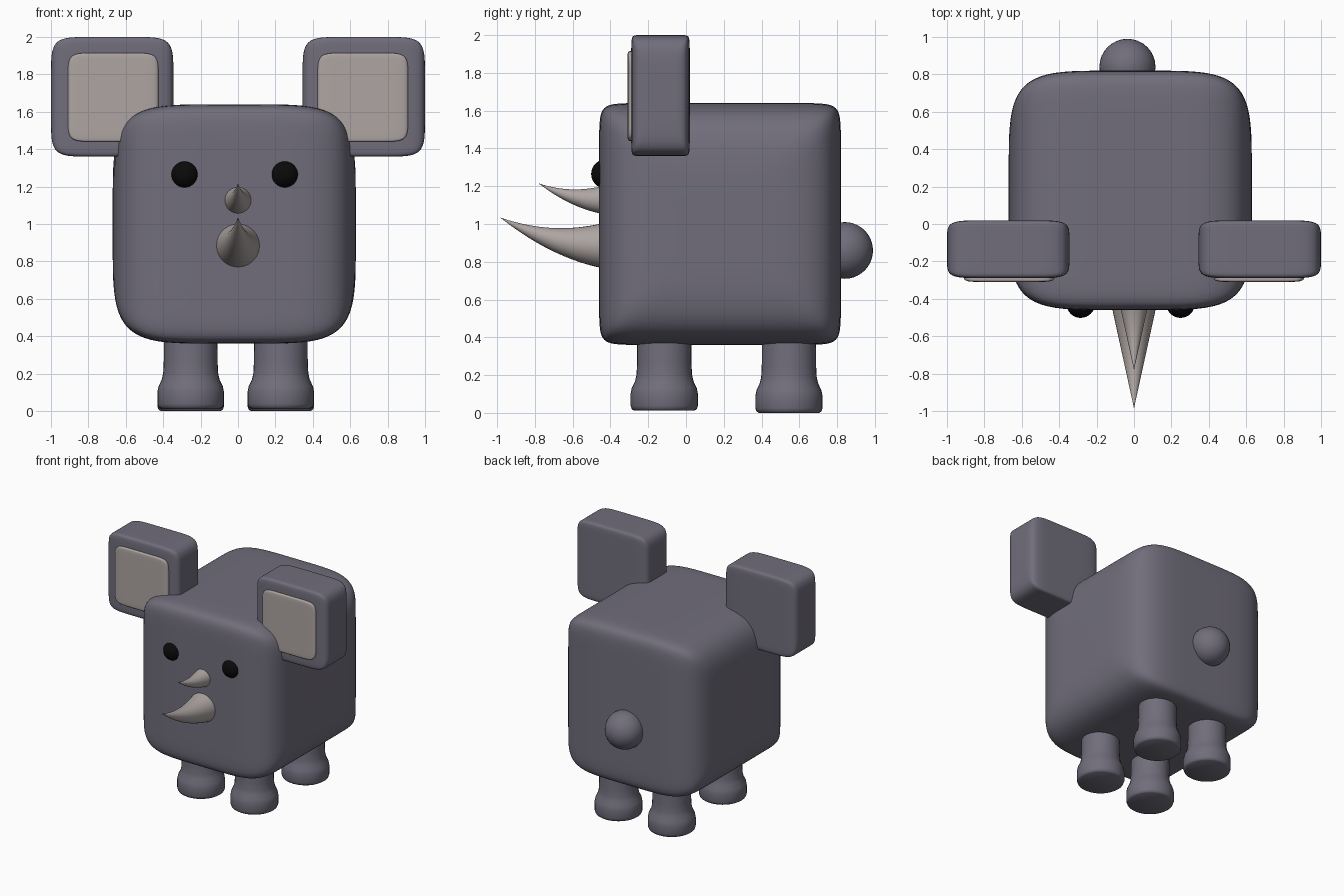
import bpy, bmesh, math
from mathutils import Vector

old = bpy.data.objects.get("Cube")
if old:
    bpy.data.objects.remove(old, do_unlink=True)


def material(name, rgb):
    m = bpy.data.materials.new(name)
    m.use_nodes = True
    m.diffuse_color = (*rgb, 1)
    m.node_tree.nodes["Principled BSDF"].inputs["Base Color"].default_value = (*rgb, 1)
    return m


GREY = material("grey skin", (0.165, 0.155, 0.2))
BEIGE = material("pale horn", (0.42, 0.375, 0.36))
BLACK = material("black eye", (0.003, 0.003, 0.003))


def finish(name, bm, mat, angle=50):
    bmesh.ops.recalc_face_normals(bm, faces=bm.faces)
    mesh = bpy.data.meshes.new(name)
    bm.to_mesh(mesh)
    bm.free()
    mesh.materials.append(mat)
    ob = bpy.data.objects.new(name, mesh)
    bpy.context.collection.objects.link(ob)
    bpy.ops.object.select_all(action="DESELECT")
    ob.select_set(True)
    bpy.context.view_layer.objects.active = ob
    bpy.ops.object.shade_smooth_by_angle(angle=math.radians(angle))
    return ob


def soft_box(name, low, high, mat, side=5, edge=16):
    """Box with bulging left/right ends (side) and tighter lengthwise edges (edge)."""
    low, high = Vector(low), Vector(high)
    mid, half = (low + high) / 2, (high - low) / 2
    bm = bmesh.new()
    bmesh.ops.create_cube(bm, size=2)
    bmesh.ops.subdivide_edges(bm, edges=bm.edges, cuts=31, use_grid_fill=True)
    for v in bm.verts:
        # Crowd the grid towards the rounded edges
        p = Vector([math.sin(c * math.pi / 2) for c in v.co])
        x, y, z = map(abs, p)
        ring = (y ** edge + z ** edge) ** (1 / edge)
        p /= (ring ** side + x ** side) ** (1 / side)
        v.co = mid + p * half
    return finish(name, bm, mat)


def ball(name, center, radius, mat):
    bm = bmesh.new()
    bmesh.ops.create_uvsphere(bm, u_segments=32, v_segments=20, radius=radius)
    bmesh.ops.translate(bm, verts=bm.verts, vec=center)
    return finish(name, bm, mat)


def loft(name, rings, mat, angle=50):
    """Skin a list of rings of points, closing both ends."""
    bm = bmesh.new()
    loops = [[bm.verts.new(p) for p in ring] for ring in rings]
    n = len(loops[0])
    for a, b in zip(loops, loops[1:]):
        for i in range(n):
            j = (i + 1) % n
            bm.faces.new((a[i], a[j], b[j], b[i]))
    bm.faces.new(loops[0])
    bm.faces.new(loops[-1])
    return finish(name, bm, mat, angle)


CIRCLE = [(math.cos(k * math.tau / 32), math.sin(k * math.tau / 32)) for k in range(32)]


def leg(name, x, y, bottom):
    profile = [(0.16, 0), (0.172, 0.008), (0.178, 0.025), (0.178, 0.09), (0.172, 0.12),
               (0.155, 0.155), (0.147, 0.19), (0.144, 0.25), (0.143, 0.45)]
    rings = [[(x + r * c, y + r * s, bottom + z) for c, s in CIRCLE] for r, z in profile]
    loft(name, rings, GREY)


def horn(name, radius, length, height, rise):
    """Cone leaving the face and curving upwards to a point."""
    rings = []
    for k in range(-3, 21):
        t = k / 20
        r = max(radius * (1 - t), 0.0005)
        y, z = -0.46 - length * t, height + rise * t * abs(t)
        rings.append([(r * c, y, z + r * s) for c, s in CIRCLE])
    loft(name, rings, BEIGE)


# Body and tail
soft_box("body", (-0.67, -0.46, 0.36), (0.63, 0.82, 1.64), GREY)
ball("tail", (-0.035, 0.84, 0.86), 0.15, GREY)

# Paired parts
for s, side in ((1, "left"), (-1, "right")):
    ear_x = sorted((s * 0.345, s))
    soft_box(side + "_ear", (ear_x[0], -0.29, 1.36), (ear_x[1], 0.02, 2.0), GREY, 7, 18)
    pad_x = sorted((s * 0.425, s * 0.91))
    soft_box(side + "_inner_ear", (pad_x[0], -0.31, 1.44), (pad_x[1], -0.2, 1.915), BEIGE, 8, 18)
    ball(side + "_eye", (-0.018 + s * 0.267, -0.425, 1.265), 0.077, BLACK)
    leg(side + "_front_leg", -0.012 + s * 0.241, -0.115, 0.012)
    leg(side + "_back_leg", -0.012 + s * 0.241, 0.545, 0)

# Horns
horn("large_horn", 0.115, 0.525, 0.885, 0.15)
horn("small_horn", 0.07, 0.32, 1.127, 0.088)
